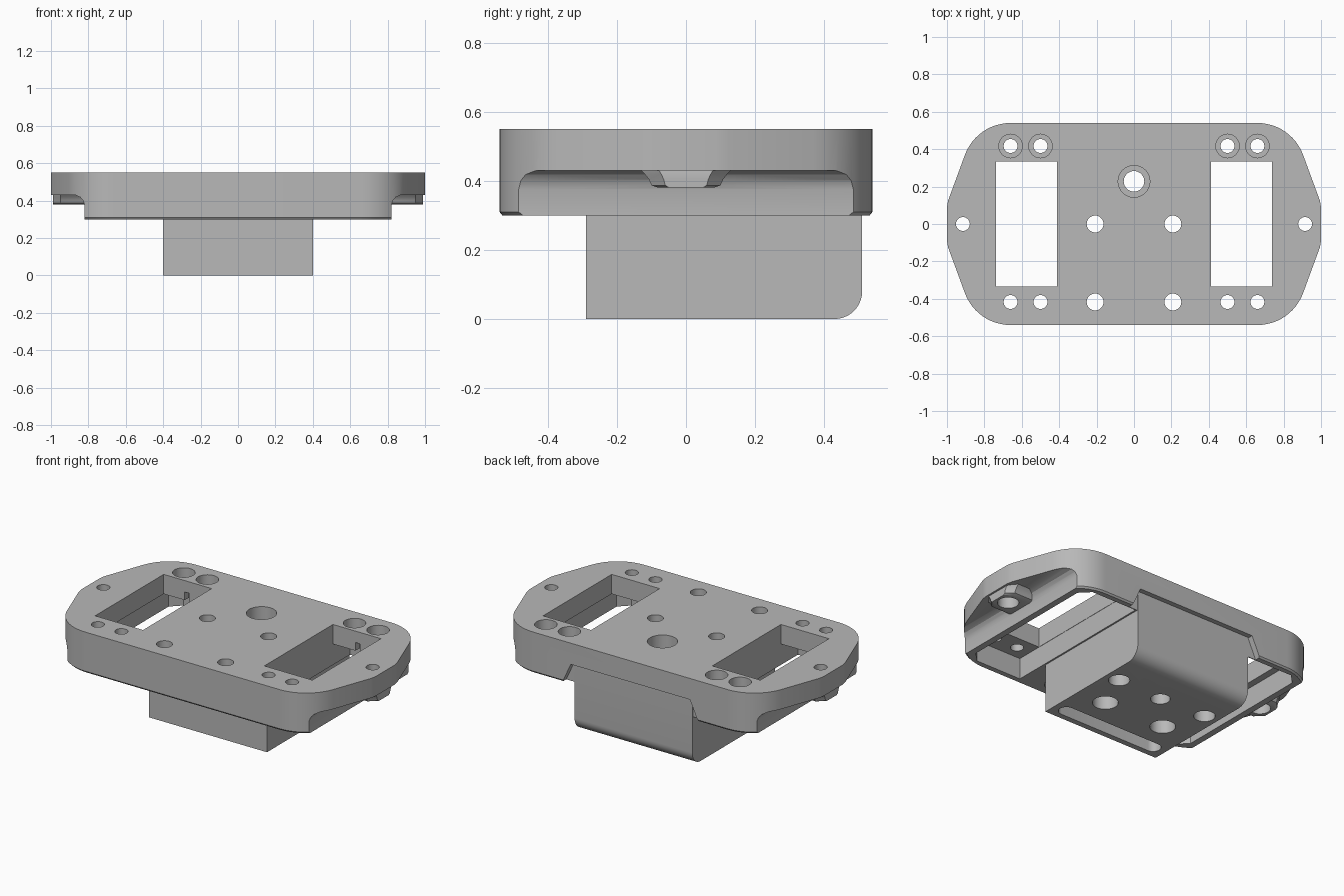
import bpy, bmesh, math
from mathutils import Vector

if "Cube" in bpy.data.objects:
    bpy.data.objects.remove(bpy.data.objects["Cube"], do_unlink=True)

grey = bpy.data.materials.new("light_grey")
grey.use_nodes = True
GREY = (0.48, 0.48, 0.48, 1)
grey.diffuse_color = GREY
grey.node_tree.nodes["Principled BSDF"].inputs["Base Color"].default_value = GREY


def loft(name, rings):
    """Closed solid through rings of equal point count."""
    bm = bmesh.new()
    loops = [[bm.verts.new(p) for p in ring] for ring in rings]
    n = len(loops[0])
    bm.faces.new(loops[0])
    bm.faces.new(loops[-1])
    for a, b in zip(loops, loops[1:]):
        for i in range(n):
            j = (i + 1) % n
            bm.faces.new((a[i], a[j], b[j], b[i]))
    bmesh.ops.recalc_face_normals(bm, faces=bm.faces)
    mesh = bpy.data.meshes.new(name)
    bm.to_mesh(mesh)
    bm.free()
    mesh.materials.append(grey)
    obj = bpy.data.objects.new(name, mesh)
    bpy.context.collection.objects.link(obj)
    return obj


def prism(name, pts, lo, hi, axis="z"):
    place = {"x": lambda a, b, h: (h, a, b),
             "y": lambda a, b, h: (a, h, b),
             "z": lambda a, b, h: (a, b, h)}[axis]
    return loft(name, [[Vector(place(a, b, h)) for a, b in pts] for h in (lo, hi)])


def rect(x0, x1, y0, y1):
    return [(x0, y0), (x1, y0), (x1, y1), (x0, y1)]


def circle(x, y, r, n=32):
    return [(x + r * math.cos(math.tau * i / n), y + r * math.sin(math.tau * i / n))
            for i in range(n)]


def combine(target, tool, operation="DIFFERENCE"):
    mod = target.modifiers.new("combine", "BOOLEAN")
    mod.operation = operation
    mod.solver = "EXACT"
    mod.object = tool
    tool.hide_render = True
    bpy.context.view_layer.objects.active = target
    bpy.ops.object.modifier_apply(modifier=mod.name)
    bpy.data.objects.remove(tool, do_unlink=True)


def cut(pts, lo, hi, axis="z"):
    combine(plate, prism("cutter", pts, lo, hi, axis), "DIFFERENCE")


# Plate outline: blunt nose, slanted flank, large corner arc
TOP, BASE, FLANGE = 0.55, 0.30, 0.43
quarter = [(1, 0.09), (0.994, 0.125)]
for i in range(13):
    t = math.radians(20 + 70 * i / 12)
    quarter.append((0.66 + 0.26 * math.cos(t), 0.28 + 0.26 * math.sin(t)))
half = quarter + [(-x, y) for x, y in reversed(quarter)]
outline = half + [(-x, -y) for x, y in half]
small = [(x * 0.992, y * 0.985) for x, y in outline]
plate = loft("mounting_plate", [[Vector((x, y, z)) for x, y in ring] for ring, z in
                                ((small, BASE), (outline, BASE + 0.01), (outline, TOP))])

for s in (-1, 1):
    # Thin end flange with a filleted underside
    step = [(0.82, 0.2), (0.82, 0.375), (0.828, 0.4), (0.843, 0.418), (0.87, FLANGE),
            (1.1, FLANGE), (1.1, 0.2)]
    cut([(s * x, z) for x, z in step], -0.7, 0.7, "y")
    # Screw boss under the flange
    rings = []
    for w, z in ((0.08, 0.38), (0.1, 0.387), (0.108, 0.405), (0.12, 0.42), (0.15, 0.45)):
        tip = 0.985 if z > 0.44 else 0.99
        shape = [(0.8, -w), (0.95, -w), (tip, -0.6 * w), (tip, 0.6 * w), (0.95, w), (0.8, w)]
        rings.append([Vector((s * x, y, z)) for x, y in shape])
    combine(plate, loft("end_boss", rings), "UNION")

# Trapezoid notch in the rear wall
cut([(-0.48, 0.25), (0.48, 0.25), (0.46, BASE), (0.405, 0.42), (-0.405, 0.42), (-0.46, BASE)],
    0.505, 0.7, "y")

# Lower block with a rounded rear bottom edge
side = [(-0.29, 0.45), (-0.29, 0)]
for i in range(11):
    t = math.radians(-90 + 9 * i)
    side.append((0.43 + 0.08 * math.cos(t), 0.08 + 0.08 * math.sin(t)))
side.append((0.51, 0.42))
side.append((0.4, 0.45))
combine(plate, prism("lower_block", side, -0.4, 0.4, "x"), "UNION")

for s in (-1, 1):
    # Underside pocket, open window and cable slot
    pocket = [(0.41, -0.5), (0.72, -0.5), (0.78, -0.44), (0.78, 0.44), (0.72, 0.5), (0.41, 0.5)]
    cut([(s * x, y) for x, y in pocket], 0.2, FLANGE)
    cut(rect(*sorted((s * 0.412, s * 0.738)), -0.333, 0.333), 0.2, 0.6)
    cut(rect(s * 0.58 - 0.015, s * 0.58 + 0.015, 0.3, 0.37), 0.4, 0.48)
    # Screw holes beside the windows, counterbored at the rear
    for x in (0.5, 0.66):
        for y in (-0.417, 0.417):
            cut(circle(s * x, y, 0.037), 0.2, 0.6)
        cut(circle(s * x, 0.417, 0.063), 0.49, 0.6)
    # End holes with nut recess below
    cut(circle(s * 0.915, 0, 0.037), 0.2, 0.6)
    cut(circle(s * 0.915, 0, 0.06), 0.2, 0.45)
    # Main bolt holes with wider recess below
    for y, floor in ((0, 0), (-0.417, BASE)):
        cut(circle(s * 0.208, y, 0.045), -0.1, 0.6)
        cut(circle(s * 0.208, y, 0.072), floor - 0.1, floor + 0.12)
    # Blind holes in the block base
    cut(circle(s * 0.31, 0.24, 0.06), -0.1, 0.15)

# Central cable hole with top counterbore
cut(circle(0, 0.228, 0.055), -0.1, 0.6)
cut(circle(0, 0.228, 0.085), 0.43, 0.6)

# Blind rounded slot in the block base
slot = []
for i in range(24):
    t = math.radians(-90 + 180 * (i % 12) / 11 + 180 * (i // 12))
    slot.append(((0.315 if i < 12 else -0.315) + 0.045 * math.cos(t), -0.21 + 0.045 * math.sin(t)))
cut(slot, -0.1, 0.12)

bpy.ops.object.select_all(action="DESELECT")
plate.select_set(True)
bpy.context.view_layer.objects.active = plate
bpy.ops.object.shade_smooth_by_angle(angle=math.radians(25))
